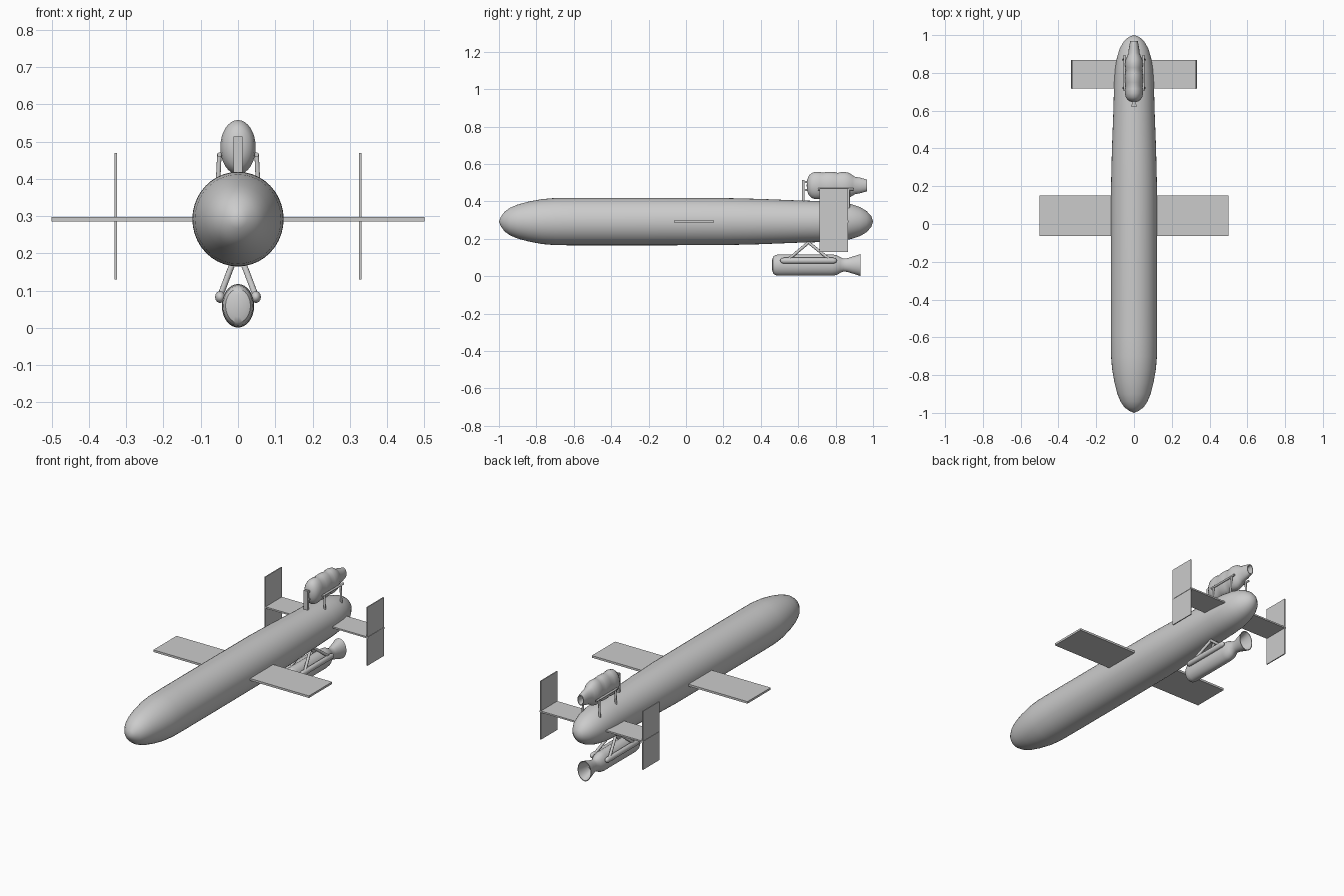
import bpy, bmesh, math
from mathutils import Vector

if "Cube" in bpy.data.objects:
    bpy.data.objects.remove(bpy.data.objects["Cube"])


def finish(name, bm, smooth=True):
    bmesh.ops.recalc_face_normals(bm, faces=bm.faces)
    me = bpy.data.meshes.new(name)
    bm.to_mesh(me)
    bm.free()
    if smooth:
        for p in me.polygons:
            p.use_smooth = True
        me.set_sharp_from_angle(angle=math.radians(35))
    ob = bpy.data.objects.new(name, me)
    bpy.context.collection.objects.link(ob)
    return ob


def lathe(name, profile, x, z, sx=1.0, segs=32):
    """Revolve (y, radius) points about a lengthwise axis; sx squashes the width."""
    bm = bmesh.new()
    rings = []
    for y, r in profile:
        if r == 0:
            rings.append([bm.verts.new((x, y, z))])
        else:
            rings.append([bm.verts.new((x + sx * r * math.cos(2 * math.pi * i / segs), y,
                                        z + r * math.sin(2 * math.pi * i / segs)))
                          for i in range(segs)])
    for a, b in zip(rings, rings[1:]):
        for i in range(segs):
            j = (i + 1) % segs
            loop = [a[i % len(a)], a[j % len(a)], b[j % len(b)], b[i % len(b)]]
            bm.faces.new(list(dict.fromkeys(loop)))
    return finish(name, bm)


def box(name, lo, hi):
    bm = bmesh.new()
    bmesh.ops.create_cube(bm, size=1)
    for v in bm.verts:
        v.co = Vector([(l + h) / 2 + c * (h - l) for l, h, c in zip(lo, hi, v.co)])
    return finish(name, bm, False)


def rod(name, a, b, r, segs=12):
    a, b = Vector(a), Vector(b)
    bm = bmesh.new()
    bmesh.ops.create_cone(bm, cap_ends=True, segments=segs, radius1=r, radius2=r,
                          depth=(b - a).length)
    rot = Vector((0, 0, 1)).rotation_difference(b - a).to_matrix()
    for v in bm.verts:
        v.co = rot @ v.co + (a + b) / 2
    return finish(name, bm)


# Fuselage: blunt nose, long barrel, slightly tapering tail
lathe("fuselage", [(-1, 0), (-.99, .025), (-.97, .053), (-.94, .074), (-.9, .091), (-.84, .107),
                   (-.77, .12), (-.7, .126), (-.6, .127), (-.2, .127), (.2, .126), (.4, .121),
                   (.6, .113), (.75, .109), (.82, .104), (.88, .094), (.93, .078),
                   (.965, .057), (.99, .03), (1, 0)], 0, .292, .965, 40)

# Wing, tailplane and end fins
box("wing", (-.5, -.063, .286), (.5, .15, .298))
box("tailplane", (-.333, .717, .288), (.333, .868, .297))
for s, side in ((-1, "left"), (1, "right")):
    box(side + "_tail_fin", (s * .328 - .003, .715, .13), (s * .328 + .003, .867, .47))

# Upper engine: bulging body with tapered tail pipe
lathe("upper_engine", [(.645, 0), (.648, .03), (.657, .053), (.672, .067), (.692, .073),
                       (.715, .072), (.732, .068), (.75, .072), (.775, .073), (.797, .071),
                       (.812, .067), (.828, .071), (.85, .072), (.872, .067), (.89, .055),
                       (.905, .046), (.93, .042), (.968, .031), (.968, .025), (.93, .02),
                       (.93, 0)], 0, .485, .65)

# Upper engine front post with links to the body
box("upper_front_post", (-.012, .62, .395), (.012, .633, .514))
for z in (.46, .503):
    box("upper_front_link", (-.01, .63, z - .005), (.01, .665, z + .005))

# Upper engine side rails on legs
for s, side in ((-1, "left"), (1, "right")):
    rod(side + "_upper_rail", (s * .05, .705, .465), (s * .05, .895, .465), .006)
    for y in (.72, .87):
        rod(side + "_upper_leg", (s * .05, y, .468), (s * .055, y, .36), .006)

# Lower engine: cylinder with waist and hollow flared nozzle
lathe("lower_engine", [(.46, 0), (.461, .03), (.466, .045), (.478, .054), (.5, .057), (.78, .057),
                       (.805, .053), (.825, .042), (.84, .035), (.86, .036), (.89, .045),
                       (.933, .0585), (.933, .054), (.89, .04), (.86, .03), (.86, 0)],
      0, .0595, .74)

# Lower side pipes and their V-shaped struts
for s, side in ((-1, "left"), (1, "right")):
    lathe(side + "_lower_pipe", [(.503, 0), (.506, .008), (.512, .013), (.522, .016), (.788, .016),
                                 (.798, .013), (.804, .008), (.807, 0)], s * .048, .083, .85, 16)
    for y in (.545, .77):
        rod(side + "_lower_strut", (s * .047, y, .088), (s * .012, .655, .18), .008)
